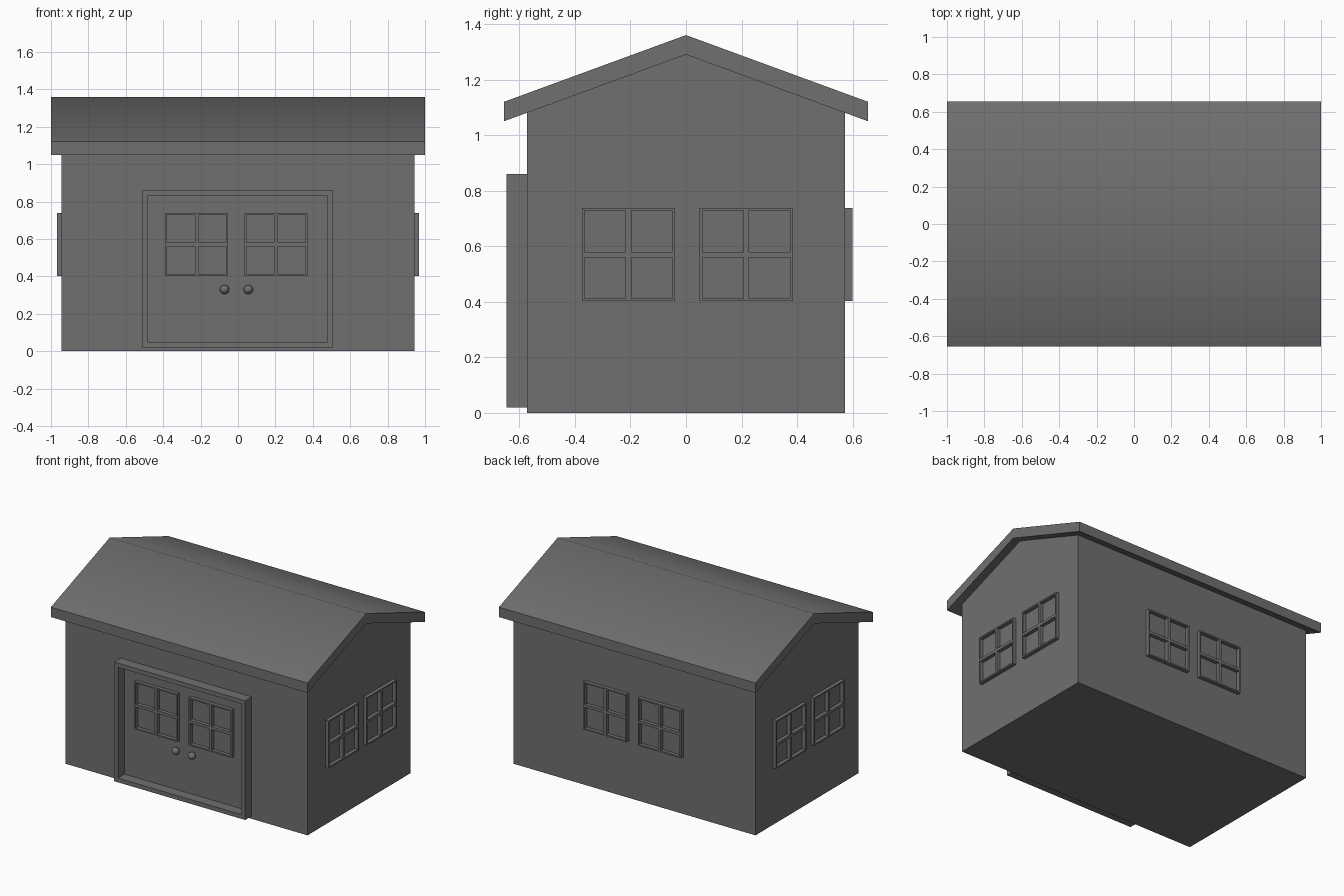
import bpy, bmesh
from math import radians
from mathutils import Vector

cube = bpy.data.objects.get("Cube")
if cube:
    bpy.data.objects.remove(cube, do_unlink=True)

grey = bpy.data.materials.new("slate grey")
grey.use_nodes = True
grey.diffuse_color = (0.16, 0.16, 0.16, 1)
grey.node_tree.nodes["Principled BSDF"].inputs["Base Color"].default_value = grey.diffuse_color

WALL_X, WALL_Y = 0.943, 0.573


def finish(name, bm):
    """Turn a bmesh into a grey object."""
    mesh = bpy.data.meshes.new(name)
    bm.to_mesh(mesh)
    bm.free()
    mesh.materials.append(grey)
    obj = bpy.data.objects.new(name, mesh)
    bpy.context.collection.objects.link(obj)
    return obj


def prism(name, profile, half_length):
    """Extrude a (y, z) profile along x."""
    bm = bmesh.new()
    face = bm.faces.new([bm.verts.new((-half_length, y, z)) for y, z in profile])
    out = bmesh.ops.extrude_face_region(bm, geom=[face], use_keep_orig=True)
    moved = [v for v in out["geom"] if isinstance(v, bmesh.types.BMVert)]
    bmesh.ops.translate(bm, verts=moved, vec=(2 * half_length, 0, 0))
    bmesh.ops.recalc_face_normals(bm, faces=bm.faces)
    return finish(name, bm)


def lattice(name, us, vs, depth, location, turn):
    """Frame with a hole in every odd cell, facing -y before the turn about z."""
    bm = bmesh.new()
    grid = [[bm.verts.new((u, v, 0)) for v in vs] for u in us]
    for i in range(len(us) - 1):
        for j in range(len(vs) - 1):
            if not (i % 2 and j % 2):
                bm.faces.new((grid[i][j], grid[i + 1][j], grid[i + 1][j + 1], grid[i][j + 1]))
    obj = finish(name, bm)
    obj.location = location
    obj.rotation_euler = (radians(90), 0, radians(turn))
    solid = obj.modifiers.new("depth", "SOLIDIFY")
    solid.thickness = depth
    solid.offset = 1
    return obj


# Walls and floor: one gabled block
prism("walls", [(-WALL_Y, 0), (WALL_Y, 0), (WALL_Y, 1.08), (0, 1.29), (-WALL_Y, 1.08)], WALL_X)

# Roof: thick gable slab with overhanging eaves, soft ridge
EAVE = 0.655
roof = prism("roof", [(-EAVE, 1.05), (0, 1.29), (EAVE, 1.05),
                      (EAVE, 1.12), (0, 1.36), (-EAVE, 1.12)], 1.0)
bpy.context.view_layer.objects.active = roof
roof.select_set(True)
bpy.ops.object.shade_smooth_by_angle(angle=radians(50))
roof.select_set(False)

# Door surround
lattice("door_frame", [-0.513, -0.484, 0.478, 0.508], [0.02, 0.05, 0.83, 0.86],
        0.073, (0, -WALL_Y, 0), 0)

# Paired four-pane windows on every side
bars = [-0.168, -0.158, -0.01, 0.01, 0.158, 0.168]
sides = {"front": (0, (-0.009, -WALL_Y)), "right": (90, (WALL_X, 0.005)),
         "back": (180, (0, WALL_Y)), "left": (270, (-WALL_X, 0))}
for side, (turn, (x, y)) in sides.items():
    for k, offset in enumerate((-0.212, 0.212)):
        shift = Vector((offset, 0, 0))
        if turn % 180:
            shift = Vector((0, offset, 0))
        lattice(f"{side}_window_{k + 1}", bars, bars, 0.026,
                Vector((x, y, 0.57)) + shift, turn)

# Door knobs
for k, x in enumerate((-0.072, 0.055)):
    bm = bmesh.new()
    bmesh.ops.create_uvsphere(bm, u_segments=24, v_segments=12, radius=0.025)
    for f in bm.faces:
        f.smooth = True
    finish(f"door_knob_{k + 1}", bm).location = (x, -0.592, 0.33)
